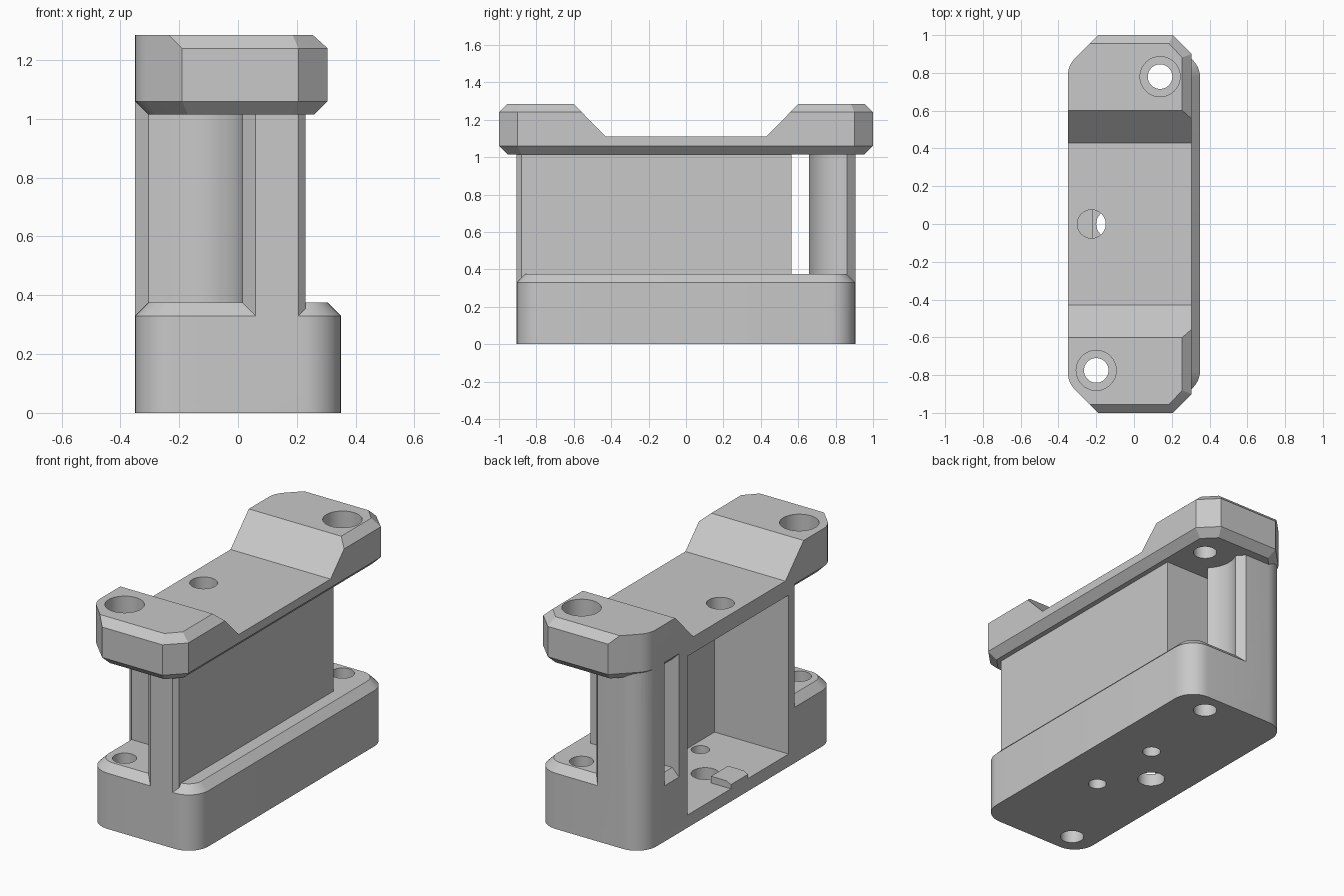
import bpy, bmesh, math

cube = bpy.data.objects.get("Cube")
if cube:
    bpy.data.objects.remove(cube, do_unlink=True)

grey = bpy.data.materials.new("plain grey")
grey.use_nodes = True
grey.diffuse_color = (0.58, 0.58, 0.58, 1)
grey.node_tree.nodes["Principled BSDF"].inputs["Base Color"].default_value = (0.58, 0.58, 0.58, 1)


def finish(name, bm):
    bmesh.ops.recalc_face_normals(bm, faces=bm.faces)
    mesh = bpy.data.meshes.new(name)
    bm.to_mesh(mesh)
    bm.free()
    mesh.materials.append(grey)
    ob = bpy.data.objects.new(name, mesh)
    bpy.context.collection.objects.link(ob)
    return ob


def prism(name, outline, low, high, axis="z"):
    """Extrude an outline along z (points are x, y), y (x, z) or x (y, z)."""
    place = {"z": lambda a, b, t: (a, b, t),
             "y": lambda a, b, t: (a, t, b),
             "x": lambda a, b, t: (t, a, b)}[axis]
    bm = bmesh.new()
    lower = [bm.verts.new(place(a, b, low)) for a, b in outline]
    upper = [bm.verts.new(place(a, b, high)) for a, b in outline]
    bm.faces.new(lower)
    bm.faces.new(upper)
    for i in range(len(outline)):
        j = (i + 1) % len(outline)
        bm.faces.new((lower[i], lower[j], upper[j], upper[i]))
    return finish(name, bm)


def hull(name, levels):
    """Convex solid through outlines at several heights."""
    bm = bmesh.new()
    for outline, z in levels:
        for x, y in outline:
            bm.verts.new((x, y, z))
    bmesh.ops.convex_hull(bm, input=bm.verts)
    bmesh.ops.dissolve_limit(bm, angle_limit=0.01, verts=bm.verts, edges=bm.edges)
    return finish(name, bm)


def arc(cx, cy, r, start, end, steps=10):
    angles = [math.radians(start + (end - start) * i / steps) for i in range(steps + 1)]
    return [(cx + r * math.cos(a), cy + r * math.sin(a)) for a in angles]


def rounded(hx, hy, r):
    pts = []
    for i, (sx, sy) in enumerate(((1, 1), (-1, 1), (-1, -1), (1, -1))):
        pts += arc(sx * (hx - r), sy * (hy - r), r, 90 * i, 90 * i + 90)
    return pts


def both_ends(half):
    return half + [(x, -y) for x, y in reversed(half)]


def combine(target, other, operation):
    mod = target.modifiers.new(operation.lower(), "BOOLEAN")
    mod.operation = operation
    mod.solver = "EXACT"
    mod.object = other
    deps = bpy.context.evaluated_depsgraph_get()
    mesh = bpy.data.meshes.new_from_object(target.evaluated_get(deps))
    target.modifiers.clear()
    target.data = mesh
    bpy.data.objects.remove(other, do_unlink=True)


def drill(target, x, y, r, low, high):
    combine(target, prism("drill", arc(x, y, r, 0, 352.5, 47), low, high), "DIFFERENCE")


# Base block with rounded corners and a chamfered rim
bracket = hull("bracket_body", [(rounded(0.35, 0.905, 0.13), 0),
                                (rounded(0.35, 0.905, 0.13), 0.33),
                                (rounded(0.305, 0.86, 0.085), 0.375)])

# Middle housing with a fin and a round-cornered screw recess at the front
housing = [(-0.35, 0.565), (-0.35, -0.515), (-0.305, -0.56)]
housing += arc(-0.2, -0.775, 0.215, 90, 0)
housing += [(0.015, -0.86), (0.06, -0.905), (0.205, -0.905), (0.23, -0.88), (0.23, 0.565)]
combine(bracket, prism("housing", housing, 0.1, 1.08), "UNION")

# Rear column with a hollowed side for the screw
column = [(-0.35, 0.702), (-0.305, 0.657)]
column += arc(0.135, 0.78, 0.17, 226.3, 152)
column += [(-0.055, 0.905)] + arc(-0.22, 0.775, 0.13, 90, 180)
combine(bracket, prism("column", column, 0.1, 1.08), "UNION")

# Top plate with chamfered rims and clipped corners, eased into the flat side
side = arc(-0.22, 0.786, 0.13, 180, 135, 6)
inner_side = arc(-0.22, 0.786, 0.085, 180, 135, 6)
full = both_ends(side + [(-0.19, 1), (0.205, 1), (0.305, 0.9)])
under = both_ends(inner_side + [(-0.171, 0.955), (0.186, 0.955), (0.26, 0.881)])
crown = both_ends(side + [(-0.235, 0.955), (0.186, 0.955), (0.255, 0.881)])
plate = hull("top_plate", [(under, 1.015), (full, 1.06), (full, 1.24), (crown, 1.285)])
valley = [(-0.43, 1.11), (0.43, 1.11), (0.645, 1.33), (-0.645, 1.33)]
combine(plate, prism("valley", valley, -0.6, 0.6, "x"), "DIFFERENCE")
combine(bracket, plate, "UNION")

# Open pocket in the side
pocket = [(-0.5, -0.46), (0.135, -0.46), (0.135, 0.487), (-0.5, 0.487)]
combine(bracket, prism("pocket", pocket, 0.075, 1.015), "DIFFERENCE")

# Counterbored screw holes through plate and base
for x, y in ((-0.2, -0.775), (0.138, 0.78)):
    drill(bracket, x, y, 0.065, -0.1, 1.4)
    drill(bracket, x, y, 0.106, 1.16, 1.4)

# Access hole above, and floor holes
drill(bracket, -0.225, 0, 0.075, 0.98, 1.2)
drill(bracket, -0.125, 0, 0.075, -0.1, 0.1)
for y in (-0.235, 0.235):
    drill(bracket, 0.07, y, 0.05, -0.1, 0.1)

# Small catch on the pocket floor
catch = prism("floor_catch", [(-0.22, 0.06), (-0.22, 0.115), (-0.32, 0.115),
                              (-0.35, 0.1), (-0.35, 0.06)], -0.08, 0.08, "y")

# Smooth rounds, sharp edges
for ob in (bracket, catch):
    bpy.ops.object.select_all(action="DESELECT")
    ob.select_set(True)
    bpy.context.view_layer.objects.active = ob
    bpy.ops.object.shade_smooth_by_angle(angle=math.radians(25))
